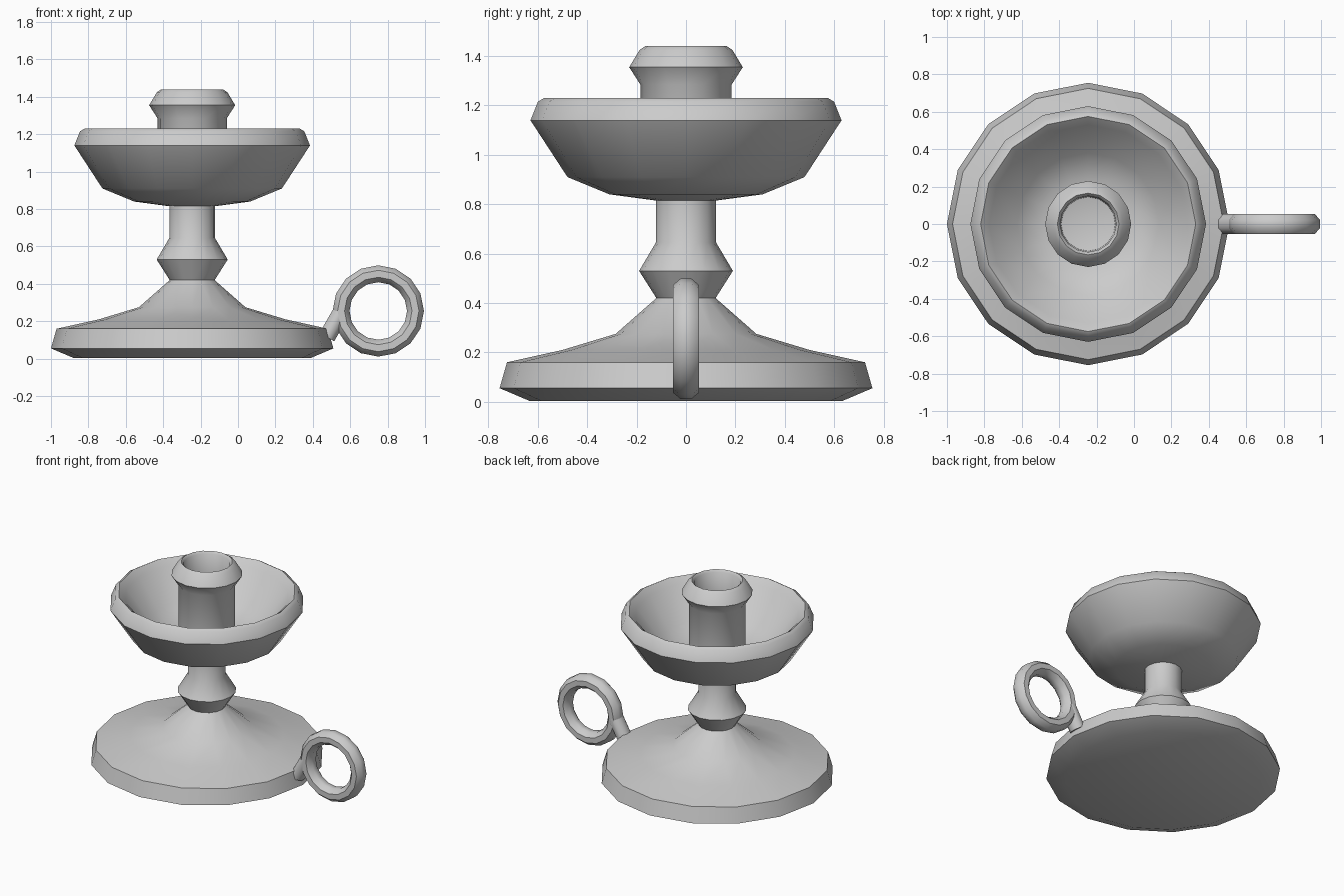
import bpy, bmesh, math
from mathutils import Vector

if "Cube" in bpy.data.objects:
    bpy.data.objects.remove(bpy.data.objects["Cube"])

CX = -0.245  # axis of the turned body


def finish(name, bm, angle=50):
    bmesh.ops.remove_doubles(bm, verts=bm.verts, dist=1e-4)
    bmesh.ops.recalc_face_normals(bm, faces=bm.faces)
    me = bpy.data.meshes.new(name)
    bm.to_mesh(me)
    bm.free()
    ob = bpy.data.objects.new(name, me)
    bpy.context.collection.objects.link(ob)
    bpy.ops.object.select_all(action='DESELECT')
    ob.select_set(True)
    bpy.context.view_layer.objects.active = ob
    bpy.ops.object.shade_smooth_by_angle(angle=math.radians(angle))
    return ob


def lathe(name, profile, sides=16):
    bm = bmesh.new()
    vs = [bm.verts.new((CX + r, 0, z)) for r, z in profile]
    es = [bm.edges.new(p) for p in zip(vs, vs[1:])]
    bmesh.ops.spin(bm, geom=vs + es, cent=(CX, 0, 0), axis=(0, 0, 1),
                   angle=2 * math.pi, steps=sides)
    return finish(name, bm)


def tube(name, rings, closed):
    # rings: (centre, radial direction) pairs swept with an eight-sided section
    bm = bmesh.new()
    loops = []
    for c, d in rings:
        loops.append([bm.verts.new(c + d * 0.047 * math.cos(t) * 1.04
                                   + Vector((0, 0.055 * math.sin(t) * 1.04, 0)))
                      for t in [(k + 0.5) * math.pi / 4 for k in range(8)]])
    n = len(loops)
    for i in range(n if closed else n - 1):
        a, b = loops[i], loops[(i + 1) % n]
        for k in range(8):
            m = (k + 1) % 8
            bm.faces.new((a[k], a[m], b[m], b[k]))
    if not closed:
        bm.faces.new(loops[0])
        bm.faces.new(loops[-1])
    return finish(name, bm)


# Foot, stem, drip bowl and candle socket turned as one body
lathe("candlestick_body", [
    (0, 0.004), (0.635, 0.004), (0.755, 0.055), (0.725, 0.16),
    (0.50, 0.21), (0.285, 0.275), (0.12, 0.42), (0.19, 0.53),
    (0.122, 0.645), (0.122, 0.815), (0.31, 0.84), (0.48, 0.91),
    (0.63, 1.14), (0.60, 1.215), (0.575, 1.23), (0.53, 1.19),
    (0.38, 0.99), (0.25, 0.93), (0.185, 0.92), (0.185, 1.285),
    (0.23, 1.355), (0.188, 1.425), (0.165, 1.44), (0.15, 1.425),
    (0.145, 1.25), (0, 1.22)])

# Finger ring
ring = []
for i in range(16):
    a = 2 * math.pi * i / 16
    d = Vector((math.cos(a), 0, math.sin(a)))
    ring.append((Vector((0.75, 0, 0.255)) + d * 0.199, d))
tube("finger_ring", ring, True)

# Short arm joining the ring to the foot
start, end = Vector((0.475, 0, 0.115)), Vector((0.555, 0, 0.255))
along = (end - start).normalized()
side = Vector((along.z, 0, -along.x))
tube("ring_arm", [(start, side), (end, side)], False)
